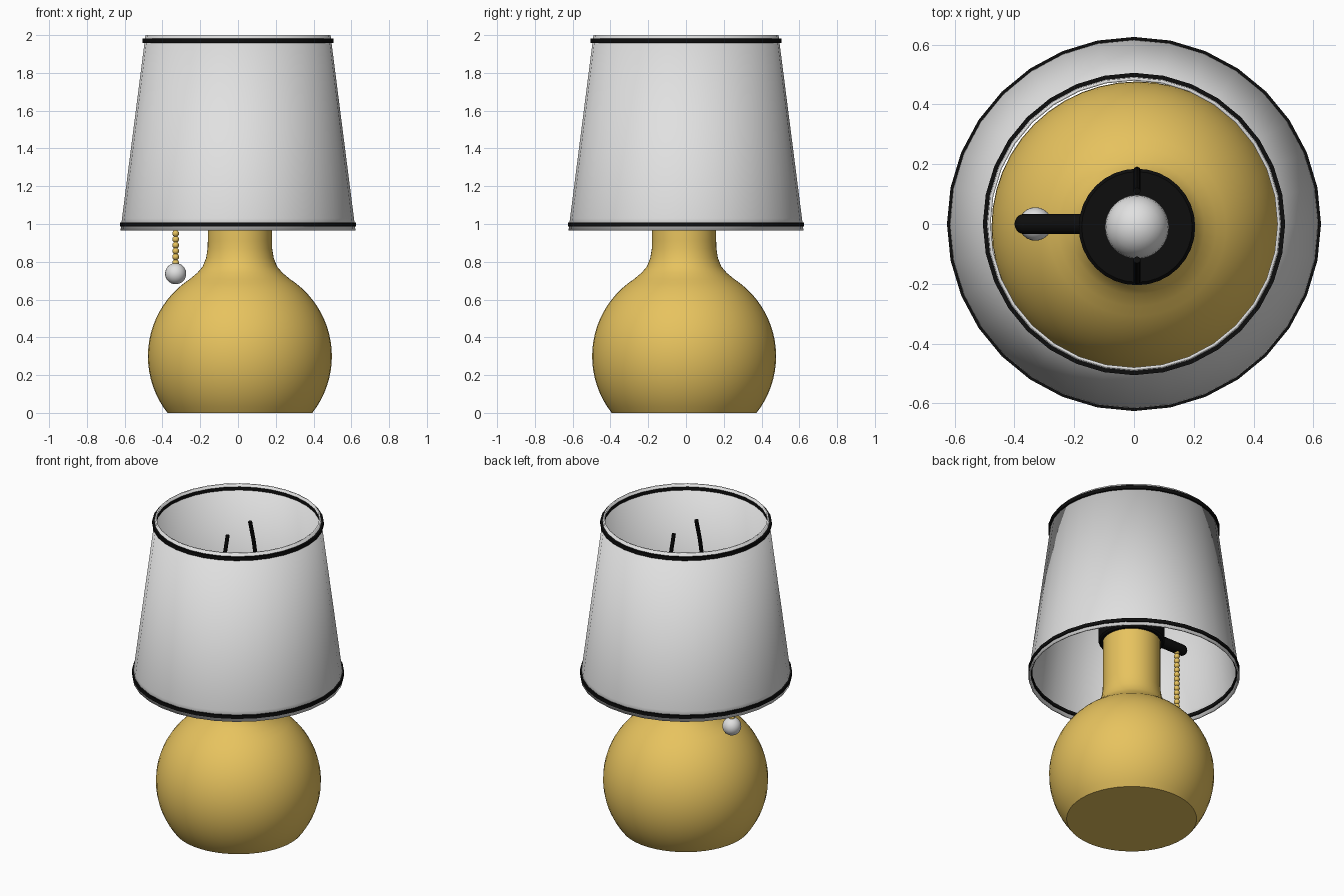
import bpy, bmesh, math
from mathutils import Matrix, Vector

if "Cube" in bpy.data.objects:
    bpy.data.objects.remove(bpy.data.objects["Cube"], do_unlink=True)


def material(name, rgb):
    m = bpy.data.materials.new(name)
    m.use_nodes = True
    m.diffuse_color = (*rgb, 1)
    m.node_tree.nodes["Principled BSDF"].inputs["Base Color"].default_value = (*rgb, 1)
    return m


GOLD = material("warm gold", (0.85, 0.58, 0.12))
WHITE = material("soft white", (0.75, 0.75, 0.75))
BLACK = material("black", (0.004, 0.004, 0.004))
AXIS = Vector((0.01, -0.01, 0))


def finish(name, bm, mat, matrix=Matrix(), angle=40):
    bmesh.ops.recalc_face_normals(bm, faces=bm.faces)
    bm.transform(matrix)
    me = bpy.data.meshes.new(name)
    bm.to_mesh(me)
    bm.free()
    me.materials.append(mat)
    ob = bpy.data.objects.new(name, me)
    bpy.context.collection.objects.link(ob)
    bpy.ops.object.select_all(action='DESELECT')
    ob.select_set(True)
    bpy.context.view_layer.objects.active = ob
    if angle is None:
        bpy.ops.object.shade_smooth()
    else:
        bpy.ops.object.shade_smooth_by_angle(angle=math.radians(angle))
    return ob


def lathe(name, profile, mat, matrix=Matrix(), steps=32, closed=False, angle=40):
    """Turn a (radius, height) profile around z."""
    bm = bmesh.new()
    vs = [bm.verts.new((r, 0, z)) for r, z in profile]
    pairs = list(zip(vs, vs[1:])) + ([(vs[-1], vs[0])] if closed else [])
    edges = [bm.edges.new(p) for p in pairs]
    bmesh.ops.spin(bm, geom=vs + edges, axis=(0, 0, 1), cent=(0, 0, 0),
                   steps=steps, angle=math.tau)
    bmesh.ops.remove_doubles(bm, verts=bm.verts, dist=1e-4)
    return finish(name, bm, mat, matrix, angle)


def ball(bm, centre, radius, u, v):
    bmesh.ops.create_uvsphere(bm, u_segments=u, v_segments=v, radius=radius,
                              matrix=Matrix.Translation(centre))


on_axis = Matrix.Translation(AXIS)

# Round base: sphere cut flat at the foot, flowing into a straight neck
R, CZ = 0.487, 0.30
start, end = math.asin(-CZ / R), math.radians(57)
arc = [start + (end - start) * i / 20 for i in range(21)]
body = [(0, 0)] + [(R * math.cos(a), CZ + R * math.sin(a)) for a in arc]
body += [(0.225, 0.742), (0.197, 0.775), (0.179, 0.82), (0.171, 0.87),
         (0.17, 0.91), (0.17, 1.22), (0, 1.22)]
lathe("base", body, GOLD, on_axis, steps=48)

# Lamp socket
lathe("socket", [(0, 1.2), (0.185, 1.2), (0.195, 1.21), (0.195, 1.38),
                 (0.185, 1.39), (0, 1.39)], BLACK, on_axis)

# Bulb: narrow stem opening into a sphere
globe = [math.radians(-60 + 15 * i) for i in range(11)]
bulb = [(0.053, 1.38), (0.053, 1.44)]
bulb += [(0.107 * math.cos(a), 1.56 + 0.107 * math.sin(a)) for a in globe]
lathe("bulb", bulb, WHITE, on_axis)

# Thin tapered shade, open at both ends
lathe("shade", [(0.622, 0.965), (0.614, 1.03), (0.49, 2.0), (0.48, 2.0),
                (0.604, 1.03), (0.612, 0.965)], WHITE, closed=True, angle=None)

# Dark trim bands around the shade
for name, r, z in (("lower_trim", 0.614, 0.997), ("upper_trim", 0.494, 1.97)):
    ring = [(r + 0.012 * dx, z + 0.011 * dz)
            for dx, dz in ((-1, -1), (1, -1), (1, 1), (-1, 1))]
    lathe(name, ring, BLACK, closed=True)

# Two wire prongs bowing inward above the socket
for side, name in ((1, "back_prong"), (-1, "front_prong")):
    cu = bpy.data.curves.new(name, 'CURVE')
    cu.dimensions = '3D'
    cu.bevel_depth = 0.012
    cu.bevel_resolution = 2
    cu.use_fill_caps = True
    sp = cu.splines.new('BEZIER')
    path = [(0.182, 1.36), (0.184, 1.55), (0.162, 1.75), (0.115, 1.94)]
    sp.bezier_points.add(len(path) - 1)
    for p, (y, z) in zip(sp.bezier_points, path):
        p.co = (0.01, side * y - 0.005, z)
        p.handle_left_type = p.handle_right_type = 'AUTO'
    cu.materials.append(BLACK)
    ob = bpy.data.objects.new(name, cu)
    bpy.context.collection.objects.link(ob)
    bpy.ops.object.select_all(action='DESELECT')
    ob.select_set(True)
    bpy.context.view_layer.objects.active = ob
    bpy.ops.object.convert(target='MESH')
    bpy.ops.object.shade_smooth_by_angle(angle=math.radians(40))

# Switch arm: rounded rod reaching out toward -x
tip = [math.radians(18 * i) for i in range(6)]
arm = [(0, 0), (0.034, 0)]
arm += [(0.034 * math.cos(a), 0.316 + 0.034 * math.sin(a)) for a in tip]
lathe("switch_arm", arm, BLACK, Matrix.Translation((-0.05, 0, 1.285)) @
      Matrix.Rotation(math.radians(-90), 4, 'Y'), steps=20)

# Bead chain with a pull ball
chain = bmesh.new()
z = 0.795
while z < 1.26:
    ball(chain, (-0.33, 0, z), 0.018, 12, 8)
    z += 0.031
finish("pull_chain", chain, GOLD)
pull = bmesh.new()
ball(pull, (-0.33, 0, 0.737), 0.056, 24, 16)
finish("pull_ball", pull, WHITE)
